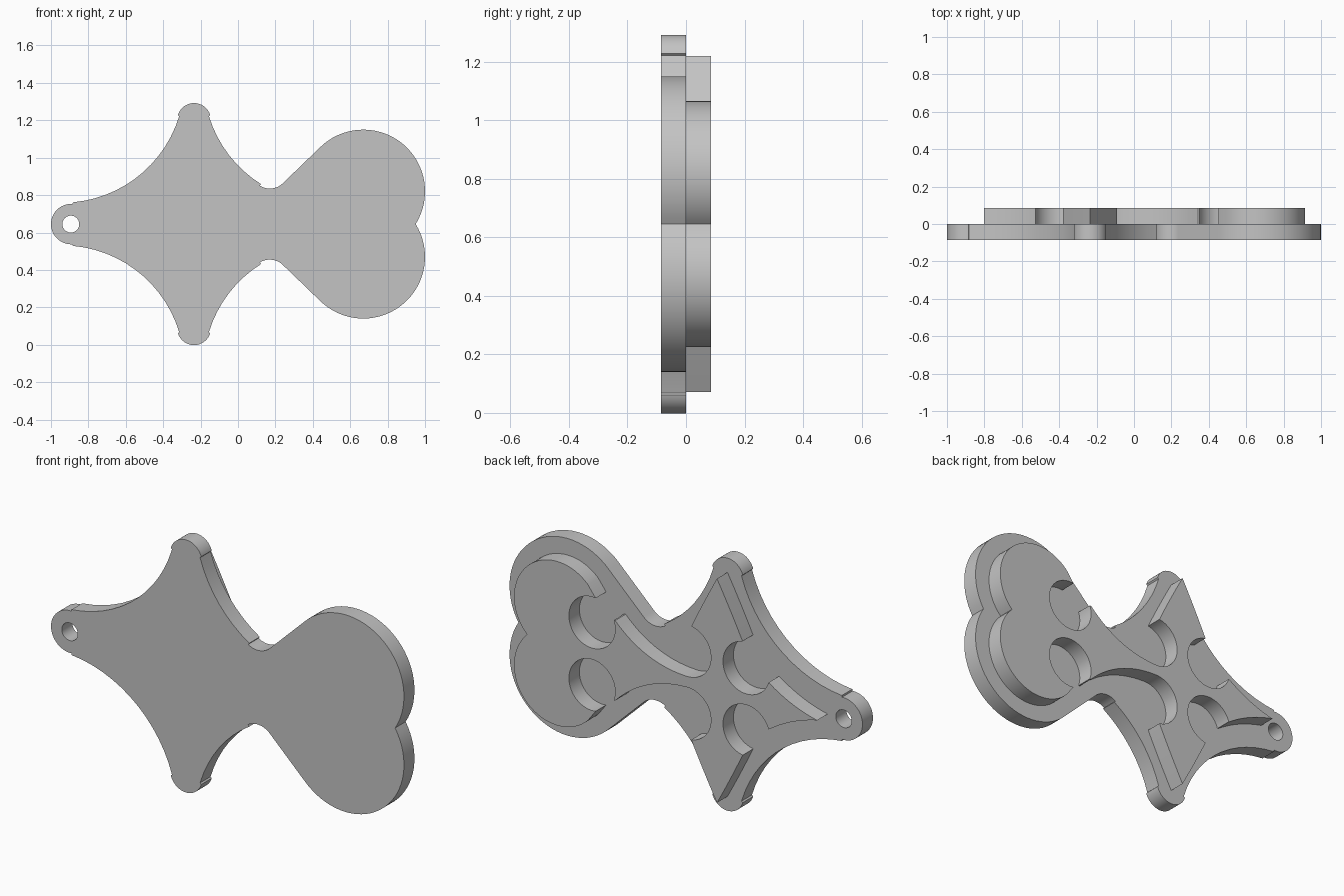
import bpy, bmesh
from math import sin, cos, pi, radians
from mathutils import Vector

cube = bpy.data.objects.get("Cube")
if cube:
    bpy.data.objects.remove(cube, do_unlink=True)

MID = 0.645      # height of the symmetry line
THICK = 0.085    # thickness of each layer

grey = bpy.data.materials.new("plain grey")
grey.use_nodes = True
grey.diffuse_color = (0.55, 0.55, 0.55, 1)
grey.node_tree.nodes["Principled BSDF"].inputs["Base Color"].default_value = (0.55, 0.55, 0.55, 1)


def arc(cx, cz, r, start, end):
    """Points on a circle from one angle to another, in degrees."""
    n = max(4, int(abs(end - start) / 5))
    angles = [radians(start + (end - start) * i / n) for i in range(n + 1)]
    return [(cx + r * cos(a), cz + r * sin(a)) for a in angles]


def bow(a, mid, b, n=14):
    """Gentle curve from a to b passing through mid."""
    a, mid, b = Vector(a), Vector(mid), Vector(b)
    k = (mid - a).length / ((mid - a).length + (b - mid).length)
    c = (mid - a * (1 - k) ** 2 - b * k ** 2) / (2 * k * (1 - k))
    pts = []
    for i in range(n + 1):
        t = i / n
        pts.append(tuple(a * (1 - t) ** 2 + c * 2 * t * (1 - t) + b * t * t))
    return pts


def mirrored(half):
    """Close an upper half outline with its reflection below the middle line."""
    half = [p for i, p in enumerate(half) if i == 0 or (Vector(p) - Vector(half[i - 1])).length > 0.002]
    return half + [(x, -z) for x, z in reversed(half) if z > 0.001]


def plate(name, outlines, y):
    """Extruded flat plate; the later outlines become holes."""
    curve = bpy.data.curves.new(name, 'CURVE')
    curve.dimensions = '2D'
    curve.fill_mode = 'BOTH'
    curve.extrude = THICK / 2
    for pts in outlines:
        spline = curve.splines.new('POLY')
        spline.points.add(len(pts) - 1)
        for point, (x, z) in zip(spline.points, pts):
            point.co = (x, z, 0, 1)
        spline.use_cyclic_u = True
    source = bpy.data.objects.new(name + " outline", curve)
    bpy.context.collection.objects.link(source)
    bpy.context.view_layer.update()
    graph = bpy.context.evaluated_depsgraph_get()
    mesh = bpy.data.meshes.new_from_object(source.evaluated_get(graph))
    bpy.data.objects.remove(source, do_unlink=True)

    bm = bmesh.new()
    bm.from_mesh(mesh)
    bmesh.ops.remove_doubles(bm, verts=bm.verts, dist=0.0002)
    for v in bm.verts:      # stand the plate upright
        x, z, d = v.co
        v.co = (x, y - d, z + MID)
    bmesh.ops.recalc_face_normals(bm, faces=bm.faces)
    bm.to_mesh(mesh)
    bm.free()
    mesh.materials.clear()
    mesh.materials.append(grey)
    obj = bpy.data.objects.new(name, mesh)
    bpy.context.collection.objects.link(obj)
    bpy.ops.object.select_all(action='DESELECT')
    obj.select_set(True)
    bpy.context.view_layer.objects.active = obj
    bpy.ops.object.shade_smooth_by_angle(angle=radians(30))
    return obj


# Backing plate: heart lobe, neck fillet, swept arm, rounded tip, tail eye
base = (arc(0.67, 0.175, 0.33, -32, 135)
        + arc(0.17, 0.29, 0.1, -45, -122)
        + arc(0.47, 0.768, 0.654, 238, 197)
        + arc(-0.235, 0.557, 0.09, 17, 163)
        + arc(-0.94, 0.768, 0.654, -17, -85)
        + arc(-0.892, 0, 0.108, 86, 180))
eye = arc(-0.894, 0, 0.045, 0, 355)
plate("backing_plate", [mirrored(base), eye], -THICK / 2)

# Raised layer: lobe, round bites, slim neck, pointed arms
tip, tail = (-0.235, 0.574), (-0.803, 0)
raised = (arc(0.67, 0.175, 0.245, -45.6, 135)
          + arc(0.473, 0.16, 0.131, 99, -200)
          + bow((0.342, 0.205), (0.134, 0.066), (-0.06, 0.028))
          + arc(-0.069, 0.16, 0.132, -90, -261)
          + bow((-0.09, 0.292), (-0.152, 0.367 + 0.05), tip)
          + bow(tip, (-0.318, 0.367 + 0.05), (-0.38, 0.292))
          + arc(-0.401, 0.16, 0.132, 80, -162)
          + bow((-0.53, 0.119), (-0.66, 0.046), tail))
plate("raised_layer", [mirrored(raised)], THICK / 2)
